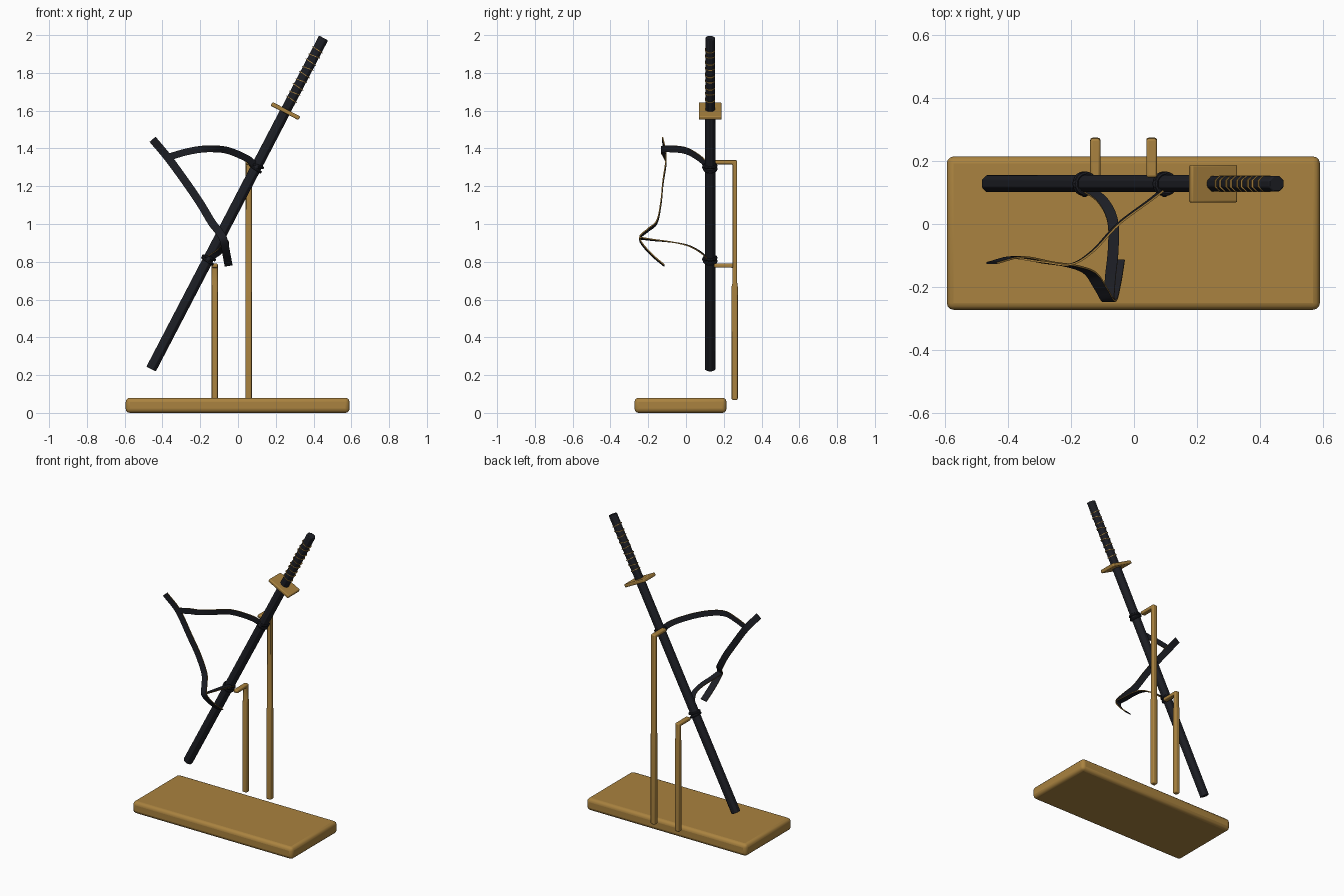
import bpy, bmesh, math
from mathutils import Vector, Matrix

if "Cube" in bpy.data.objects:
    bpy.data.objects.remove(bpy.data.objects["Cube"])


def material(name, rgb):
    m = bpy.data.materials.new(name)
    m.diffuse_color = (*rgb, 1)
    m.use_nodes = True
    m.node_tree.nodes["Principled BSDF"].inputs["Base Color"].default_value = m.diffuse_color
    return m


GOLD = material("gold_wood", (0.40, 0.225, 0.05))
BLACK = material("black_lacquer", (0.012, 0.013, 0.018))


def finish(bm, name, mats, matrix=None, bevel=0, segments=3):
    bmesh.ops.recalc_face_normals(bm, faces=bm.faces[:])
    me = bpy.data.meshes.new(name)
    bm.to_mesh(me)
    bm.free()
    ob = bpy.data.objects.new(name, me)
    bpy.context.collection.objects.link(ob)
    for m in mats:
        me.materials.append(m)
    if matrix:
        ob.matrix_world = matrix
    if bevel:
        b = ob.modifiers.new("round", "BEVEL")
        b.width, b.segments = bevel, segments
    bpy.ops.object.select_all(action="DESELECT")
    bpy.context.view_layer.objects.active = ob
    ob.select_set(True)
    bpy.ops.object.shade_smooth_by_angle(angle=math.radians(35))
    return ob


def box(name, size, mat, matrix, bevel):
    bm = bmesh.new()
    bmesh.ops.create_cube(bm, size=1)
    bmesh.ops.scale(bm, vec=size, verts=bm.verts)
    return finish(bm, name, [mat], matrix, bevel)


# Sword frame: local z runs along the blade from tip of scabbard to pommel
START, END = Vector((-0.46, 0.128, 0.232)), Vector((0.453, 0.128, 1.985))
AXIS = (END - START).normalized()
LENGTH = (END - START).length
TILT = math.atan2(AXIS.x, AXIS.z)


def on_sword(t):
    return Matrix.Translation(START + AXIS * t) @ Matrix.Rotation(TILT, 4, "Y")


def prism(name, t0, t1, rx, ry, mat, bevel=0, skew=0):
    bm = bmesh.new()
    r = 1 / math.cos(math.pi / 8)
    bmesh.ops.create_cone(bm, cap_ends=True, segments=8, radius1=r, radius2=r, depth=t1 - t0,
                          matrix=Matrix.Rotation(math.pi / 8, 4, "Z"))
    bmesh.ops.scale(bm, vec=(rx, ry, 1), verts=bm.verts)
    m = on_sword((t0 + t1) / 2) @ Matrix.Rotation(skew, 4, "Y")
    return finish(bm, name, [mat], m, bevel, 2)


# Base
box("base", (1.185, 0.487, 0.08), GOLD, Matrix.Translation((-0.002, -0.029, 0.04)), 0.022)

# Scabbard, guard and handle
GUARD_T = 1.54
prism("scabbard", 0, GUARD_T, 0.028, 0.027, BLACK, 0.003)
prism("handle", GUARD_T, LENGTH, 0.027, 0.025, BLACK, 0.004)
box("guard", (0.165, 0.12, 0.022), GOLD, on_sword(GUARD_T), 0.006)

# Handle wrap bands
for i in range(9):
    t = GUARD_T + 0.07 + i * 0.037
    prism(f"handle_wrap_{i}", t - 0.002, t + 0.002, 0.033, 0.0265,
          GOLD, skew=0.12 * (-1) ** i)


# Stand posts: bent bars with a thicker lower sleeve
def post(name, x, width, top):
    bm = bmesh.new()
    outline = [(0.242, 0.068), (0.274, 0.068), (0.274, 0.67), (0.271, 0.69), (0.271, top),
               (0.148, top), (0.148, top - 0.022), (0.247, top - 0.022), (0.247, 0.69), (0.242, 0.67)]
    f = bm.faces.new([bm.verts.new((x - width / 2, y, z)) for y, z in outline])
    ext = bmesh.ops.extrude_face_region(bm, geom=[f])
    bmesh.ops.translate(bm, vec=(width, 0, 0),
                        verts=[v for v in ext["geom"] if isinstance(v, bmesh.types.BMVert)])
    finish(bm, name, [GOLD], bevel=0.007)


post("short_post", -0.123, 0.032, 0.791)
post("tall_post", 0.056, 0.034, 1.338)


# Cord loops and knots around the scabbard
def cord_loop(name, t):
    bm = bmesh.new()
    n, k = 20, 8
    for dz, tilt in ((-0.009, 0.12), (0.009, -0.12)):
        rot = Matrix.Translation((0, 0, dz)) @ Matrix.Rotation(tilt, 4, "Y")
        ring = []
        for i in range(n):
            a = math.tau * i / n
            row = []
            for j in range(k):
                b = math.tau * j / k
                r = 0.032 + 0.007 * math.cos(b)
                row.append(bm.verts.new(rot @ Vector((r * math.cos(a), r * math.sin(a), 0.008 * math.sin(b)))))
            ring.append(row)
        for i in range(n):
            for j in range(k):
                p, q = ring[i], ring[(i + 1) % n]
                bm.faces.new((p[j], q[j], q[(j + 1) % k], p[(j + 1) % k]))
    bmesh.ops.create_icosphere(bm, subdivisions=2, radius=0.015,
                               matrix=Matrix.Translation((0, -0.028, 0)))
    finish(bm, name, [BLACK], on_sword(t))


cord_loop("upper_knot", 1.205)
cord_loop("lower_knot", 0.655)


# Ribbons: flat strip swept along a smooth path, gold on its narrow edges
def ribbon(name, pts, hint0, hint1, width=0.042, thick=0.006):
    p = [Vector(v) for v in pts]
    p = [2 * p[0] - p[1]] + p + [2 * p[-1] - p[-2]]
    path, steps = [], 6
    for i in range(1, len(p) - 2):
        a, b, c, d = p[i - 1:i + 3]
        for s in range(steps):
            t = s / steps
            path.append(0.5 * (2 * b + (c - a) * t + (2 * a - 5 * b + 4 * c - d) * t * t
                               + (3 * b - a - 3 * c + d) * t ** 3))
    path.append(p[-2])
    bm = bmesh.new()
    rows = []
    for i, c in enumerate(path):
        tan = (path[min(i + 1, len(path) - 1)] - path[max(i - 1, 0)]).normalized()
        h = Vector(hint0).lerp(Vector(hint1), i / (len(path) - 1))
        w = (h - tan * h.dot(tan)).normalized()
        n = tan.cross(w)
        rows.append([bm.verts.new(c + w * width / 2 * a + n * thick / 2 * b)
                     for a, b in ((-1, -1), (1, -1), (1, 1), (-1, 1))])
    for r, s in zip(rows, rows[1:]):
        for j in range(4):
            f = bm.faces.new((r[j], r[(j + 1) % 4], s[(j + 1) % 4], s[j]))
            f.material_index = j % 2
    bm.faces.new(rows[0])
    bm.faces.new(rows[-1])
    finish(bm, name, [BLACK, GOLD])


ribbon("upper_ribbon", [(0.1, 0.115, 1.30), (0.05, 0.075, 1.345), (-0.05, 0, 1.388), (-0.13, -0.085, 1.398),
                        (-0.2, -0.128, 1.395), (-0.28, -0.122, 1.38), (-0.375, -0.108, 1.352)],
       (0.3, 0, 1), (0, 0, 1), 0.036)
ribbon("hanging_ribbon", [(-0.452, -0.124, 1.448), (-0.37, -0.105, 1.35), (-0.275, -0.122, 1.22),
                          (-0.2, -0.133, 1.11), (-0.14, -0.155, 1.01), (-0.105, -0.205, 0.965),
                          (-0.078, -0.245, 0.92), (-0.062, -0.19, 0.845), (-0.05, -0.115, 0.78)],
       (0.8, 0, 0.6), (1, 0, 0.2))
ribbon("lower_ribbon", [(-0.155, 0.115, 0.815), (-0.1, 0.075, 0.852), (-0.068, 0.01, 0.886),
                        (-0.066, -0.08, 0.905), (-0.075, -0.17, 0.915), (-0.08, -0.243, 0.925)],
       (1, 0.2, -0.4), (1, 0, 0.3), 0.034)
